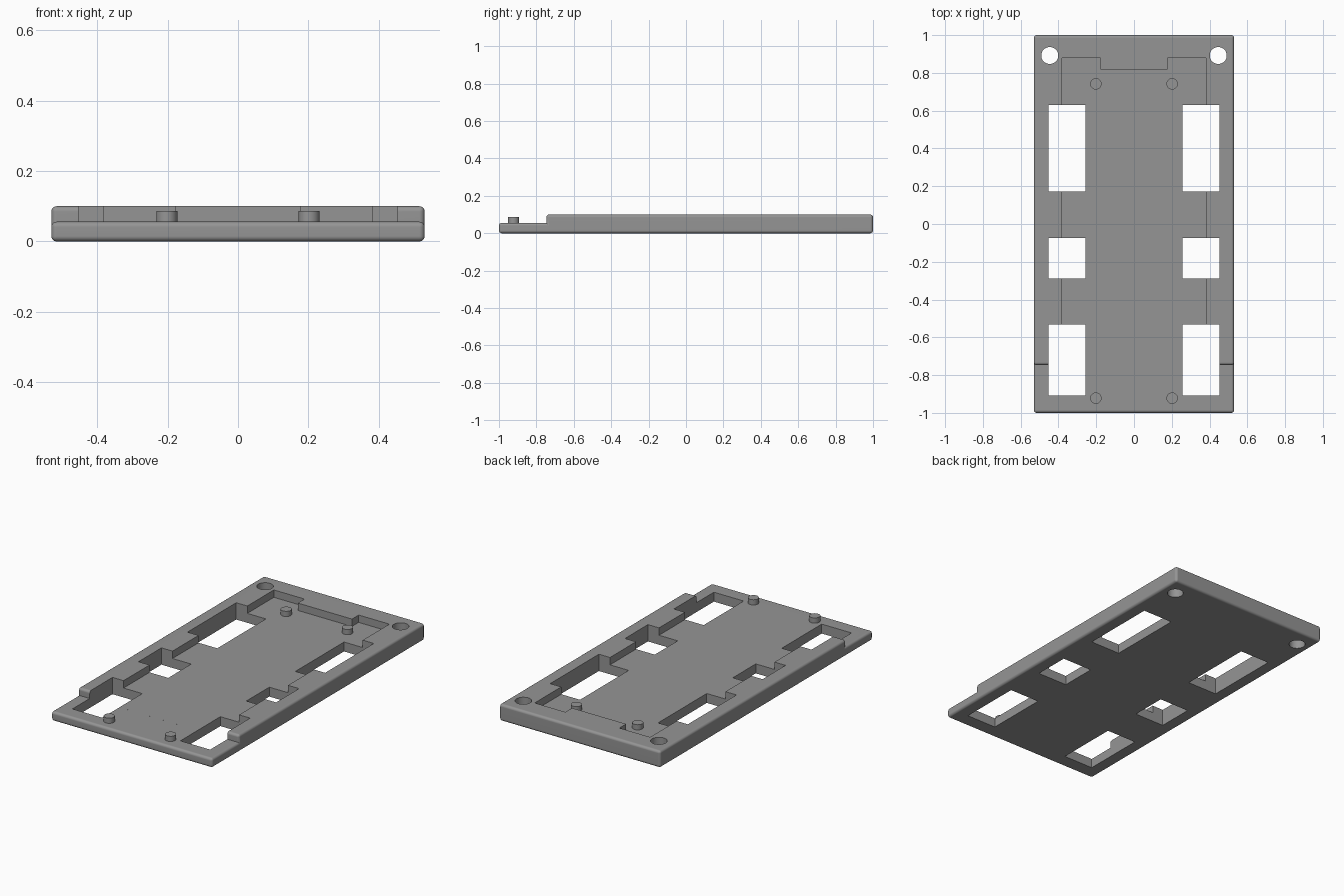
import bpy, bmesh, math
from mathutils import Vector

if "Cube" in bpy.data.objects:
    bpy.data.objects.remove(bpy.data.objects["Cube"])

HALF_W, FLOOR, TOP, STEP_Y = 0.53, 0.056, 0.1, -0.747

grey = bpy.data.materials.new("mid grey")
grey.diffuse_color = (0.3, 0.3, 0.3, 1)
grey.use_nodes = True
grey.node_tree.nodes["Principled BSDF"].inputs["Base Color"].default_value = grey.diffuse_color


def make_object(name, bm):
    bmesh.ops.recalc_face_normals(bm, faces=bm.faces[:])
    mesh = bpy.data.meshes.new(name)
    bm.to_mesh(mesh)
    bm.free()
    mesh.materials.append(grey)
    obj = bpy.data.objects.new(name, mesh)
    bpy.context.collection.objects.link(obj)
    return obj


def prism(points, offset):
    """Extrude a closed outline of 3D points along an offset."""
    bm = bmesh.new()
    face = bm.faces.new([bm.verts.new(p) for p in points])
    ext = bmesh.ops.extrude_face_region(bm, geom=[face])["geom"]
    bmesh.ops.translate(bm, vec=offset, verts=[v for v in ext if isinstance(v, bmesh.types.BMVert)])
    bmesh.ops.recalc_face_normals(bm, faces=bm.faces[:])
    return bm


def flat_prism(name, outline, z0, z1):
    return make_object(name, prism([(x, y, z0) for x, y in outline], (0, 0, z1 - z0)))


def circle(cx, cy, r, n=32):
    return [(cx + r * math.cos(2 * math.pi * i / n), cy + r * math.sin(2 * math.pi * i / n)) for i in range(n)]


# Stepped plate: side profile, every outer edge rounded, inner step corner sharp
profile = [(-1, 0), (1, 0), (1, TOP), (STEP_Y, TOP), (STEP_Y, FLOOR), (-1, FLOOR)]
bm = prism([(-HALF_W, y, z) for y, z in profile], (2 * HALF_W, 0, 0))
inner = Vector((STEP_Y, FLOOR))
edges = [e for e in bm.edges
         if not all((Vector(v.co.yz) - inner).length < 1e-4 for v in e.verts)]
bmesh.ops.bevel(bm, geom=edges, offset=0.015, offset_type='OFFSET', segments=4,
                profile=0.5, affect='EDGES', clamp_overlap=True)
plate = make_object("base_plate", bm)

# Recess with a tab at the back, open at the front
cutters = [flat_prism("recess_cutter", [
    (-0.38, -0.78), (0.38, -0.78), (0.38, 0.88), (0.178, 0.88),
    (0.178, 0.817), (-0.178, 0.817), (-0.178, 0.88), (-0.38, 0.88)], FLOOR + 0.0001, 0.2)]

# Windows and screw holes, mirrored left and right
for s in (-1, 1):
    for y0, y1 in ((0.172, 0.63), (-0.289, -0.073), (-0.909, -0.533)):
        a, b = s * 0.257, s * 0.453
        cutters.append(flat_prism("window_cutter", [(a, y0), (b, y0), (b, y1), (a, y1)], -0.1, 0.2))
    cutters.append(flat_prism("hole_cutter", circle(s * 0.446, 0.892, 0.045), -0.1, 0.2))

bpy.context.view_layer.objects.active = plate
for cutter in cutters:
    mod = plate.modifiers.new("cut", 'BOOLEAN')
    mod.operation = 'DIFFERENCE'
    mod.solver = 'EXACT'
    mod.object = cutter
    bpy.ops.object.modifier_apply(modifier=mod.name)
    bpy.data.objects.remove(cutter)

# Locating pegs
parts = [plate]
for side, s in (("left", -1), ("right", 1)):
    for end, y in (("front", -0.922), ("back", 0.742)):
        parts.append(flat_prism(f"{end}_{side}_peg", circle(s * 0.202, y, 0.03), FLOOR - 0.01, 0.087))

# Smooth rounded edges, crisp corners
for obj in parts:
    bpy.ops.object.select_all(action='DESELECT')
    obj.select_set(True)
    bpy.context.view_layer.objects.active = obj
    bpy.ops.object.shade_smooth_by_angle(angle=math.radians(30))
    obj.modifiers.new("even shading", 'WEIGHTED_NORMAL').keep_sharp = True
